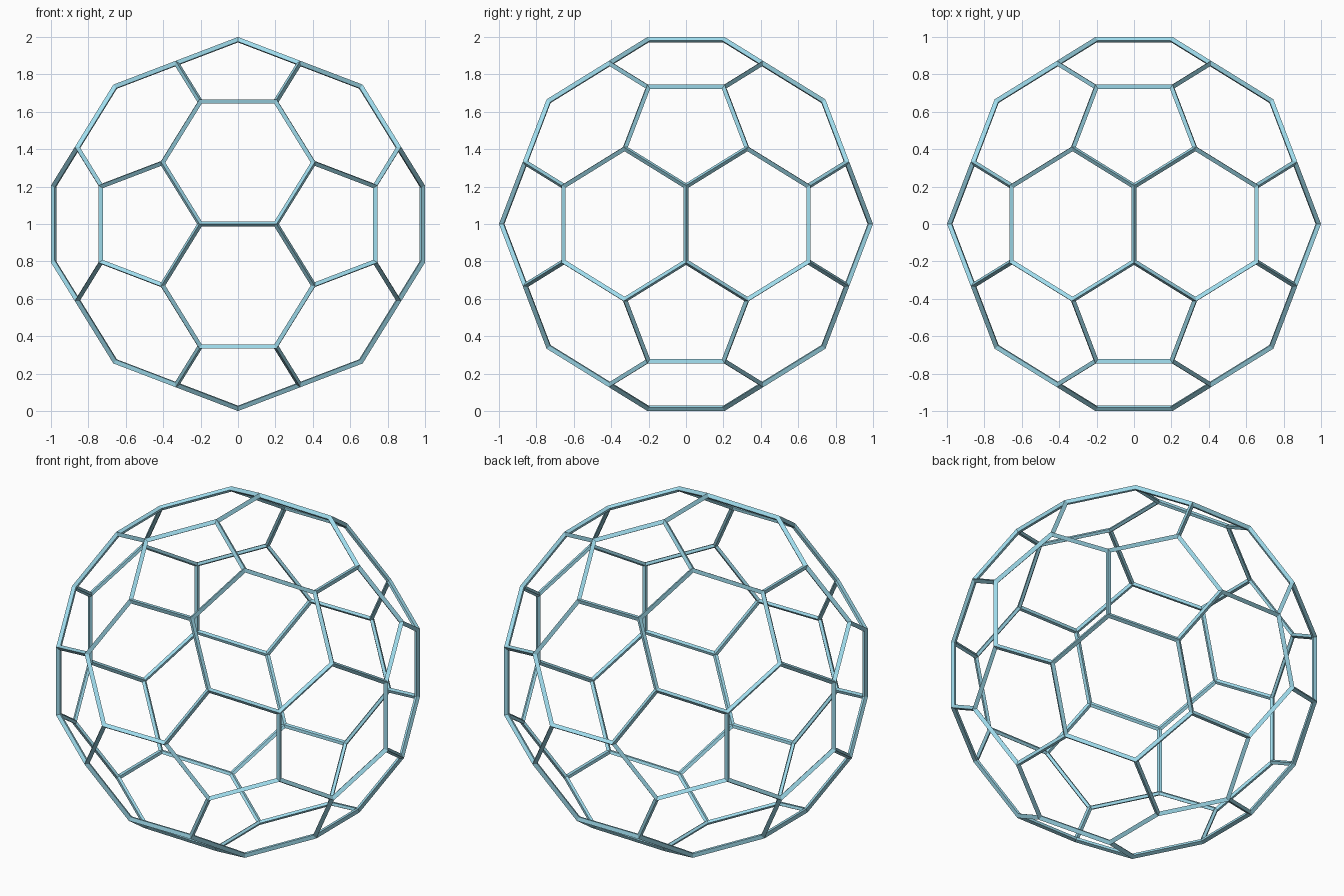
import bpy, bmesh, math
from itertools import product
from mathutils import Vector

if "Cube" in bpy.data.objects:
    bpy.data.objects.remove(bpy.data.objects["Cube"])

PHI = (1 + math.sqrt(5)) / 2
SCALE = 0.203          # half length of a strut
BAR = 0.0148           # half thickness of a strut

# Corners of the cage: cyclic permutations with all signs
corners = set()
for base in ((0, 1, 3 * PHI), (1, 2 + PHI, 2 * PHI), (PHI, 2, 2 * PHI + 1)):
    for signs in product((1, -1), repeat=3):
        p = [b * s + 0.0 for b, s in zip(base, signs)]
        for k in range(3):
            corners.add(tuple(round(c, 9) + 0.0 for c in p[k:] + p[:k]))

# Solid of pentagons and hexagons from the convex hull
hull = bmesh.new()
for c in sorted(corners):
    hull.verts.new(Vector(c) * SCALE)
bmesh.ops.convex_hull(hull, input=hull.verts[:])
bmesh.ops.dissolve_limit(hull, angle_limit=math.radians(2),
                         verts=hull.verts[:], edges=hull.edges[:])
hull.verts.index_update()

# Mitred struts with a diamond section: outer ridge, inner ridge, inset sides
cage = bmesh.new()
outer, inner = {}, {}
for v in hull.verts:
    n = v.co.normalized()
    outer[v.index] = cage.verts.new(v.co + n * BAR)
    inner[v.index] = cage.verts.new(v.co - n * BAR)
for f in hull.faces:
    vs = f.verts[:]
    centre = sum((v.co for v in vs), Vector()) / len(vs)
    apothem = ((vs[0].co + vs[1].co) / 2 - centre).length
    side = [cage.verts.new(v.co.lerp(centre, BAR / apothem)) for v in vs]
    for i, v in enumerate(vs):
        j = (i + 1) % len(vs)
        a, b = v.index, vs[j].index
        cage.faces.new((outer[a], outer[b], side[j], side[i]))
        cage.faces.new((side[i], side[j], inner[b], inner[a]))
bmesh.ops.recalc_face_normals(cage, faces=cage.faces[:])
hull.free()

# Stand it on the floor
bmesh.ops.translate(cage, verts=cage.verts[:],
                    vec=(0, 0, -min(v.co.z for v in cage.verts)))
mesh = bpy.data.meshes.new("wire_cage")
cage.to_mesh(mesh)
cage.free()
obj = bpy.data.objects.new("wire_cage", mesh)
bpy.context.collection.objects.link(obj)

mat = bpy.data.materials.new("light_blue")
mat.diffuse_color = (0.35, 0.72, 0.85, 1)
mat.use_nodes = True
mat.node_tree.nodes["Principled BSDF"].inputs["Base Color"].default_value = mat.diffuse_color
mesh.materials.append(mat)
